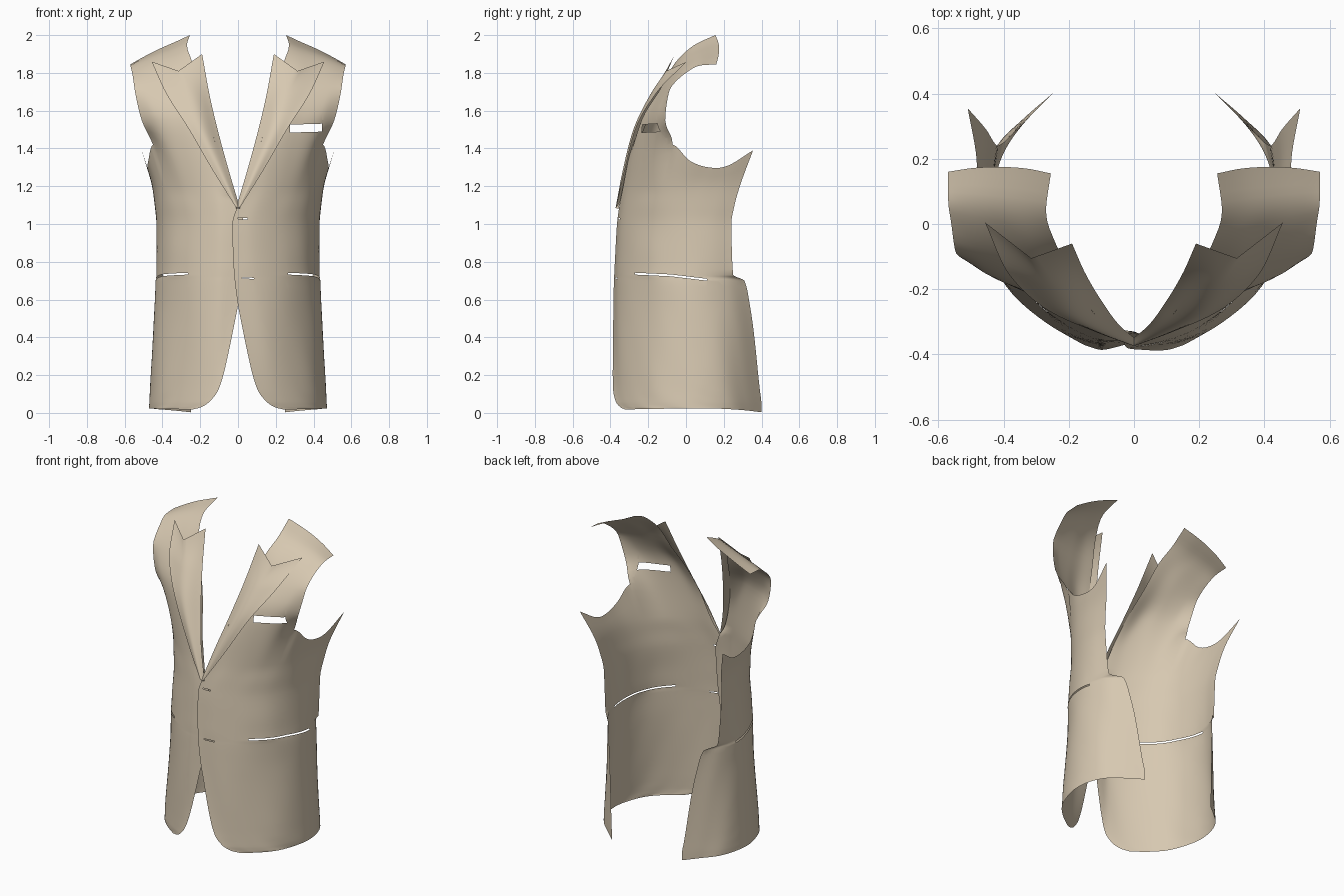
import bpy, bmesh
from mathutils import Vector

if "Cube" in bpy.data.objects:
    bpy.data.objects.remove(bpy.data.objects["Cube"])

# One flat cloth colour
cloth = bpy.data.materials.new("tan cloth")
cloth.diffuse_color = (0.68, 0.58, 0.44, 1)
cloth.use_nodes = True
cloth.node_tree.nodes["Principled BSDF"].inputs["Base Color"].default_value = cloth.diffuse_color


def pchip(ts, ps, t):
    """Monotone curve through points ps at knots ts."""
    n = len(ts)
    t = min(max(t, ts[0]), ts[-1])
    i = max(k for k in range(n - 1) if ts[k] <= t)
    h = ts[i + 1] - ts[i]
    s = (t - ts[i]) / h

    def slope(k, c):
        d = lambda a: (ps[a + 1][c] - ps[a][c]) / (ts[a + 1] - ts[a])
        if k == 0 or k == n - 1:
            return d(0 if k == 0 else n - 2)
        a, b = d(k - 1), d(k)
        return 2 * a * b / (a + b) if a * b > 0 else 0
    out = []
    for c in range(len(ps[0])):
        p, q = ps[i][c], ps[i + 1][c]
        m0, m1 = slope(i, c) * h, slope(i + 1, c) * h
        out.append((2*s**3 - 3*s*s + 1)*p + (s**3 - 2*s*s + s)*m0
                   + (3*s*s - 2*s**3)*q + (s**3 - s*s)*m1)
    return out


def catmull(pts, n, linear=False):
    """Smooth curve through pts with n samples per span."""
    pts = [Vector(p) for p in pts]
    ext = [2*pts[0] - pts[1]] + pts + [2*pts[-1] - pts[-2]]
    out = []
    for i in range(len(pts) - 1):
        a, b, c, d = ext[i:i + 4]
        for k in range(n):
            t = k / n
            out.append(b.lerp(c, t) if linear else 0.5 * (
                2*b + (c - a)*t + (2*a - 5*b + 4*c - d)*t*t + (3*b - a - 3*c + d)*t**3))
    return out + [pts[-1]]


# Horizontal sections (x, y) from centre front round to the back edge
SECTIONS = {
    0.05: [(-.04, -.40), (.1, -.39), (.2, -.345), (.3, -.28), (.4, -.18), (.455, -.05), (.47, .08), (.42, .24), (.25, .4)],
    0.70: [(-.04, -.385), (.08, -.365), (.2, -.315), (.3, -.24), (.38, -.14), (.425, -.02), (.435, .1), (.41, .2), (.34, .31)],
    0.73: [(-.04, -.383), (.08, -.363), (.2, -.313), (.3, -.24), (.38, -.14), (.42, -.02), (.435, .08), (.42, .17), (.40, .25)],
    1.00: [(-.04, -.367), (.08, -.345), (.19, -.295), (.28, -.23), (.36, -.14), (.41, -.03), (.43, .08), (.43, .17), (.42, .24)],
    1.20: [(-.04, -.35), (.1, -.32), (.2, -.275), (.29, -.22), (.375, -.13), (.43, -.02), (.45, .08), (.455, .18), (.45, .285)],
}
# Front edge (z, x): rounded cutaway, overlap, then lapel break
FRONT = [(.018, .24), (.03, .195), (.06, .15), (.12, .105), (.2, .078), (.32, .05), (.42, .03),
         (.57, 0), (.8, -.025), (1.0, -.03), (1.1, 0), (1.2, .05)]
HEIGHTS = [.018, .03, .06, .12, .2, .32, .45, .57, .70, .73, .85, 1.0, 1.1, 1.2]
# Row along the bottom of the armhole, then shoulder rows above it
ARMHOLE = [(.10, -.30, 1.36), (.18, -.28, 1.37), (.28, -.235, 1.38), (.38, -.17, 1.39), (.45, -.07, 1.42),
           (.475, .02, 1.335), (.48, .12, 1.30), (.485, .22, 1.308), (.51, .355, 1.39)]
CHEST = [
    (1.55, [(.155, -.225, 1.55), (.24, -.235, 1.55), (.33, -.205, 1.55), (.43, -.165, 1.55), (.51, -.11, 1.55)]),
    (1.70, [(.20, -.14, 1.7), (.29, -.145, 1.7), (.38, -.13, 1.7), (.47, -.11, 1.7), (.545, -.09, 1.7)]),
    (1.82, [(.24, -.06, 1.85), (.32, -.055, 1.835), (.40, -.035, 1.825), (.49, -.02, 1.81), (.56, 0, 1.80)]),
    (1.92, [(.27, .04, 1.945), (.34, .05, 1.92), (.42, .06, 1.895), (.50, .07, 1.868), (.57, .08, 1.84)]),
    (2.00, [(.255, .155, 2.0), (.33, .17, 1.965), (.41, .175, 1.93), (.49, .172, 1.89), (.57, .16, 1.845)]),
]
# Lapel rows: inner edge, middle, outer edge
LAPEL = [
    (1.08, [(-.012, -.358, 1.08), (0, -.372, 1.085), (.012, -.37, 1.09)]),
    (1.27, [(.045, -.31, 1.27), (.085, -.337, 1.27), (.125, -.328, 1.27)]),
    (1.50, [(.10, -.235, 1.47), (.18, -.28, 1.49), (.265, -.264, 1.51)]),
    (1.70, [(.15, -.15, 1.68), (.25, -.192, 1.68), (.385, -.152, 1.70)]),
    (1.85, [(.19, -.06, 1.90), (.315, -.105, 1.81), (.457, .005, 1.86)]),
]


def body_row(z):
    """Nine evenly spaced points of the body at height z, trimmed at the front edge."""
    zs = list(SECTIONS)
    ctrl = [pchip(zs, [SECTIONS[k][c] for k in zs], z) for c in range(9)]
    line = catmull([(x, y, z) for x, y in ctrl], 16)
    x0 = pchip([f[0] for f in FRONT], [(f[1],) for f in FRONT], z)[0]
    i = next(k for k, p in enumerate(line) if p.x > x0)
    a, b = line[i - 1], line[i]
    line = [a.lerp(b, (x0 - a.x) / (b.x - a.x))] + line[i:]
    dist = [0]
    for p, q in zip(line, line[1:]):
        dist.append(dist[-1] + max((q - p).length, 1e-6))
    row = []
    for c in range(9):
        d = dist[-1] * c / 8
        k = max(j for j in range(len(line) - 1) if dist[j] <= d + 1e-9)
        row.append(line[k].lerp(line[k + 1], (d - dist[k]) / (dist[k + 1] - dist[k])))
    return row


def loft(rows, nu, nv, sharp_last=False):
    """Sheet through rows of (knot, points); shorter upper rows leave a gap."""
    curves = [catmull(p, nu, sharp_last and k == len(rows) - 1) for k, (_, p) in enumerate(rows)]
    knots = [k for k, _ in rows]
    steps = [a + (b - a) * j / nv for a, b in zip(knots, knots[1:]) for j in range(nv)] + [knots[-1]]
    bm = bmesh.new()
    grid = []
    for i in range(len(curves[0])):
        col = [c[i] for c in curves if i < len(c)]
        ks = knots[:len(col)]
        grid.append([bm.verts.new(pchip(ks, col, t)) for t in steps if t <= ks[-1] + 1e-9])
    for a, b in zip(grid, grid[1:]):
        for j in range(min(len(a), len(b)) - 1):
            bm.faces.new((a[j], b[j], b[j + 1], a[j + 1]))
    return bm


def slit(bm, axis, a, b, za, zb, h):
    """Cut an opening of height h from a to b along the axis."""
    k = (zb - za) / (b - a)
    along = Vector((0, 0, 0))
    along[axis] = 1
    up = Vector((0, 0, 1)) - k * along
    level = lambda p: p.z - za - k * (p[axis] - a)
    ok = lambda p, m: a - m < p[axis] < b + m and abs(level(p)) < h / 2 + m and (axis == 1 or p.y < 0)
    start = along * a + Vector((0, 0, za))
    for co, no in ((start, along), (along * b, along),
                   (start + Vector((0, 0, h / 2)), up), (start - Vector((0, 0, h / 2)), up)):
        faces = [f for f in bm.faces if ok(f.calc_center_median(), .06)]
        geom = set(faces)
        for f in faces:
            geom.update(f.edges)
            geom.update(f.verts)
        bmesh.ops.bisect_plane(bm, geom=list(geom), plane_co=co, plane_no=no, dist=1e-5)
    bmesh.ops.delete(bm, geom=[f for f in bm.faces if ok(f.calc_center_median(), 0)], context='FACES')


def finish(bm, name, side):
    if side < 0:
        for v in bm.verts:
            v.co.x *= -1
        bmesh.ops.reverse_faces(bm, faces=bm.faces[:])
    for f in bm.faces:
        f.smooth = True
    me = bpy.data.meshes.new(name)
    bm.to_mesh(me)
    bm.free()
    me.materials.append(cloth)
    bpy.context.collection.objects.link(bpy.data.objects.new(name, me))


for side, label in ((1, "left"), (-1, "right")):
    # Front panel with side, shoulder and armhole
    rows = [(z, body_row(z)) for z in HEIGHTS]
    for c, p in enumerate(rows[0][1]):          # hem dips towards the back
        p.z += .008 * (1 - abs(c - 5) / 5) - .018 * (c / 8) ** 4
    panel = loft(rows + [(1.36, ARMHOLE)] + CHEST, 6, 4)
    # Hip pocket on both sides
    slit(panel, 1, -.27, -.08, .737, .728, .010)
    slit(panel, 1, -.08, .11, .728, .705, .010)
    if side > 0:
        # Breast pocket opening and buttonholes
        slit(panel, 0, .275, .445, 1.505, 1.51, .042)
        slit(panel, 0, .0, .05, 1.03, 1.027, .007)
        slit(panel, 0, .02, .085, .715, .712, .006)
    else:
        # This side tucks under the other at the centre
        for v in panel.verts:
            if v.co.z < 1.15:
                v.co.y += .022 * min(1, max(0, 1 - v.co.x / .1))
    finish(panel, label + "_front_panel", side)
    # Peaked lapel
    finish(loft(LAPEL, 8, 8, True), label + "_lapel", side)
